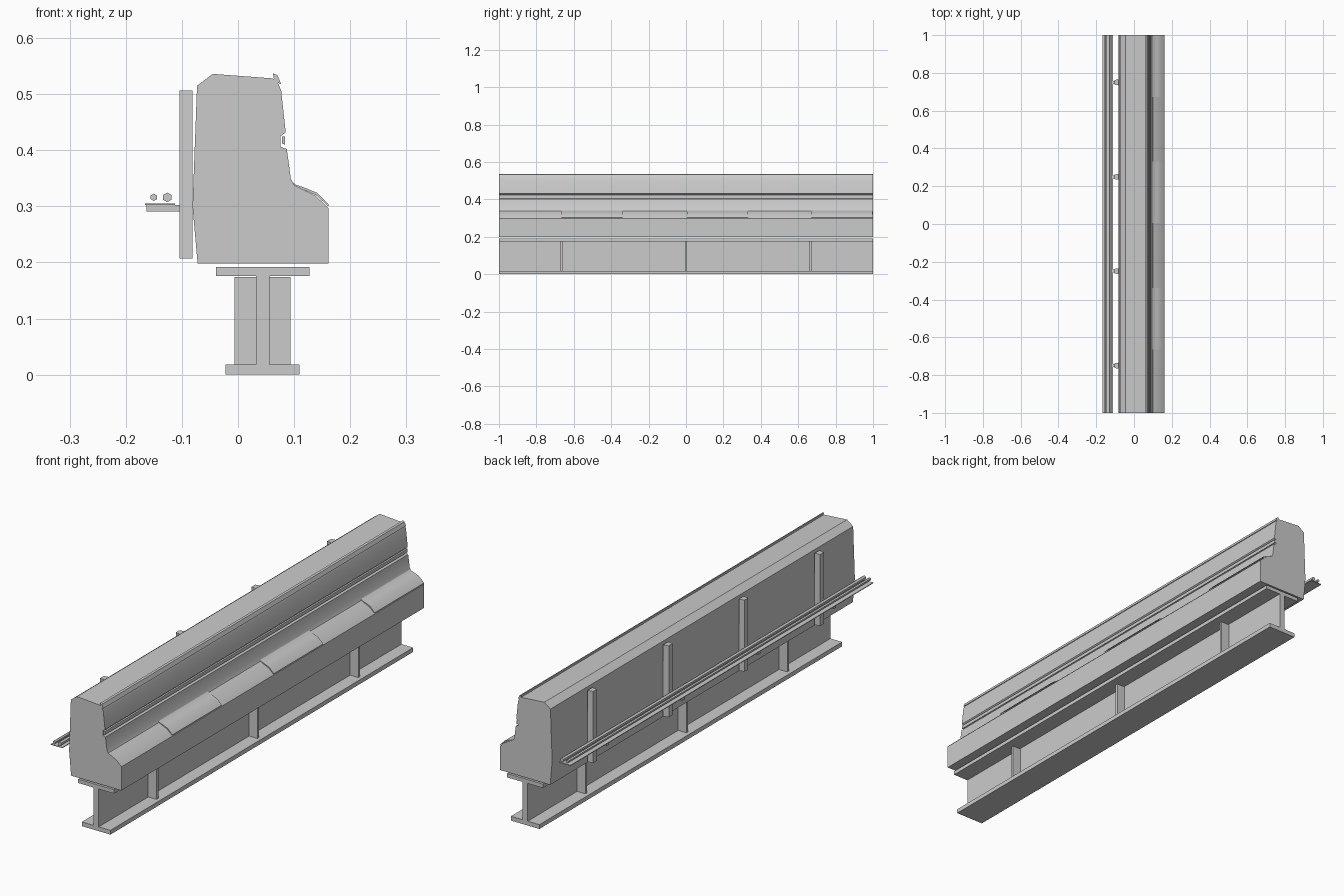
import bpy, bmesh, math

if "Cube" in bpy.data.objects:
    bpy.data.objects.remove(bpy.data.objects["Cube"])

grey = bpy.data.materials.new("light grey")
grey.diffuse_color = (0.6, 0.6, 0.6, 1)
grey.use_nodes = True
grey.node_tree.nodes["Principled BSDF"].inputs["Base Color"].default_value = grey.diffuse_color


def finish(name, bm, smooth=0):
    bmesh.ops.recalc_face_normals(bm, faces=bm.faces)
    me = bpy.data.meshes.new(name)
    bm.to_mesh(me)
    bm.free()
    me.materials.append(grey)
    ob = bpy.data.objects.new(name, me)
    bpy.context.collection.objects.link(ob)
    if smooth:
        bpy.ops.object.select_all(action='DESELECT')
        ob.select_set(True)
        bpy.context.view_layer.objects.active = ob
        bpy.ops.object.shade_smooth_by_angle(angle=math.radians(smooth))
    return ob


def extrude_y(name, pts, y0=-1, y1=1, smooth=0):
    """Sweep an (x, z) profile along y."""
    bm = bmesh.new()
    a = [bm.verts.new((x, y0, z)) for x, z in pts]
    b = [bm.verts.new((x, y1, z)) for x, z in pts]
    bm.faces.new(a)
    bm.faces.new(b)
    for i in range(len(pts)):
        j = (i + 1) % len(pts)
        bm.faces.new((a[i], a[j], b[j], b[i]))
    return finish(name, bm, smooth)


def bar(name, x0, x1, z0, z1, y0=-1, y1=1):
    return extrude_y(name, [(x0, z0), (x1, z0), (x1, z1), (x0, z1)], y0, y1)


# Supporting I-beam with stiffener plates
bar("beam_bottom_flange", -0.022, 0.110, 0.0, 0.018)
bar("beam_web", 0.032, 0.056, 0.018, 0.176)
bar("beam_top_flange", -0.039, 0.127, 0.176, 0.192)
for i, y in enumerate((-0.667, 0, 0.667)):
    for side, x0, x1 in (("back", -0.006, 0.032), ("front", 0.056, 0.094)):
        bar(f"stiffener_{side}_{i}", x0, x1, 0.018, 0.174, y - 0.006, y + 0.006)

# Main housing with notch for the trim strip
extrude_y("housing", [
    (-0.072, 0.198), (-0.081, 0.300), (-0.073, 0.515), (-0.045, 0.536),
    (0.062, 0.528), (0.071, 0.521), (0.077, 0.506), (0.085, 0.432),
    (0.076, 0.425), (0.076, 0.406), (0.087, 0.402), (0.094, 0.350),
    (0.100, 0.338), (0.138, 0.319), (0.161, 0.297), (0.161, 0.198)], smooth=30)
extrude_y("trim_strip", [(0.078, 0.412), (0.084, 0.410), (0.084, 0.424), (0.078, 0.425)])

# Lip along the top edge
extrude_y("top_lip", [(0.062, 0.537), (0.070, 0.534), (0.077, 0.518),
                      (0.069, 0.521), (0.064, 0.527)])

# Three thin curved panels on the front ledge
for i, y in enumerate((-0.665, 0.005, 0.672)):
    extrude_y(f"ledge_panel_{i}", [
        (0.095, 0.345), (0.102, 0.339), (0.122, 0.332), (0.141, 0.324),
        (0.162, 0.303), (0.161, 0.300), (0.139, 0.320), (0.100, 0.337)],
        y, y + 0.326, smooth=30)

# Rear posts with tapered sides and tray brackets
for i, y in enumerate((-0.75, -0.25, 0.25, 0.75)):
    bm = bmesh.new()
    base = [bm.verts.new((x, y + dy, 0.207)) for x, dy in
            ((-0.081, -0.016), (-0.081, 0.016), (-0.104, 0.012), (-0.104, -0.012))]
    f = bm.faces.new(base)
    ext = bmesh.ops.extrude_face_region(bm, geom=[f])["geom"]
    for v in ext:
        if isinstance(v, bmesh.types.BMVert):
            v.co.z = 0.506
    finish(f"rear_post_{i}", bm)
    bar(f"tray_bracket_{i}", -0.163, -0.103, 0.291, 0.302, y - 0.008, y + 0.008)

# Cable tray carrying two hexagonal pipes
bar("cable_tray", -0.166, -0.112, 0.302, 0.305)
for name, x, r in (("thin_pipe", -0.150, 0.0065), ("thick_pipe", -0.126, 0.0085)):
    extrude_y(name, [(x + r * math.sin(k * math.pi / 3), 0.316 + r * math.cos(k * math.pi / 3))
                     for k in range(6)])
